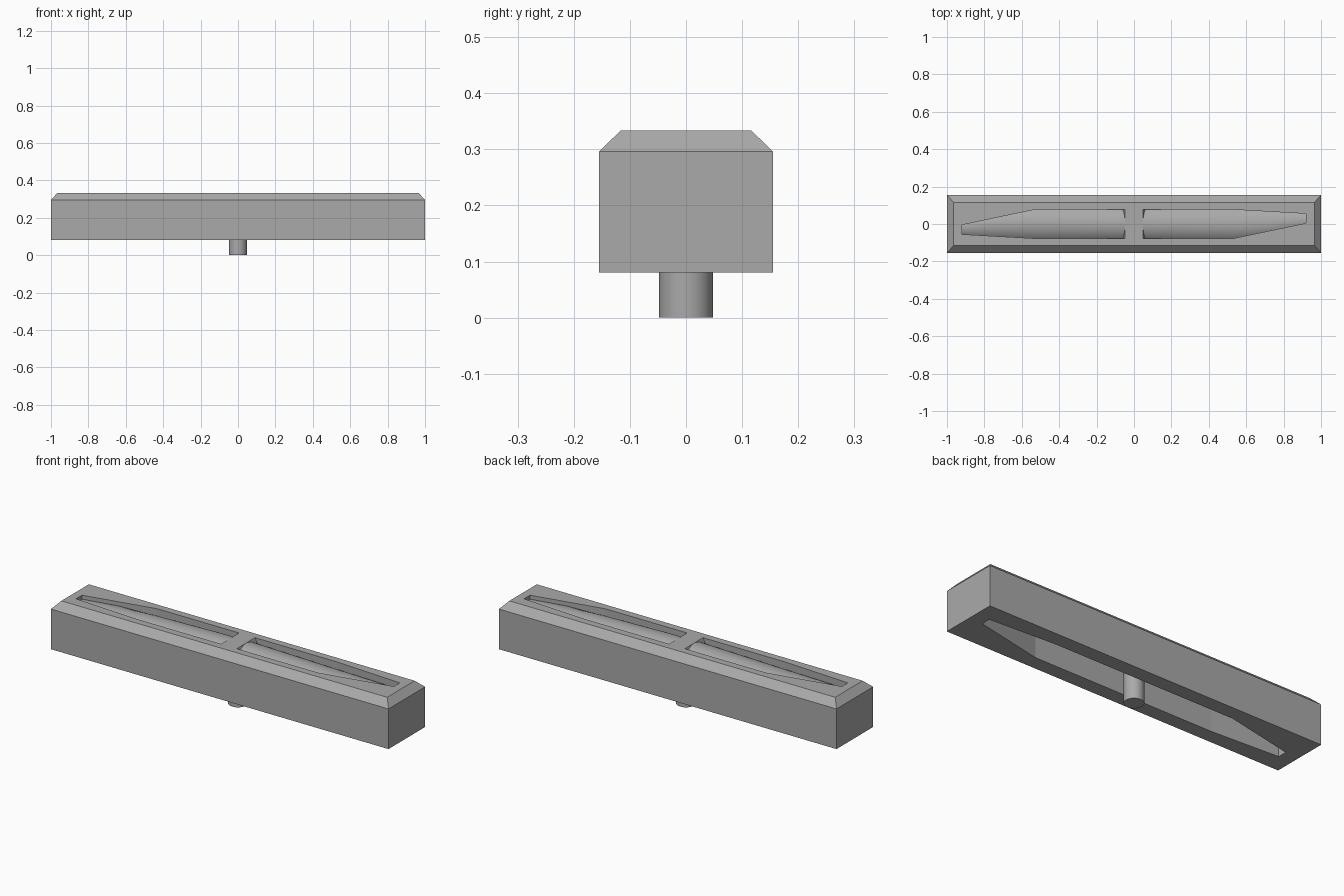
import bpy, bmesh, math

cube = bpy.data.objects.get("Cube")
if cube:
    bpy.data.objects.remove(cube, do_unlink=True)

TOP, BASE, SHOULDER, CEILING = 0.334, 0.081, 0.296, 0.235
HALF_SLOT, TAPER_X, TIP_X = 0.077, 0.53, 0.92

grey = bpy.data.materials.new("mid_grey")
grey.use_nodes = True
colour = (0.4, 0.4, 0.4, 1)
grey.diffuse_color = colour
grey.node_tree.nodes["Principled BSDF"].inputs["Base Color"].default_value = colour


def finish(name, bm, smooth=False):
    """Turn a bmesh into a named object with the grey material."""
    bmesh.ops.recalc_face_normals(bm, faces=bm.faces)
    mesh = bpy.data.meshes.new(name)
    bm.to_mesh(mesh)
    bm.free()
    obj = bpy.data.objects.new(name, mesh)
    bpy.context.collection.objects.link(obj)
    mesh.materials.append(grey)
    if smooth:
        bpy.ops.object.select_all(action="DESELECT")
        obj.select_set(True)
        bpy.context.view_layer.objects.active = obj
        bpy.ops.object.shade_smooth_by_angle(angle=math.radians(30))
    return obj


def loft(bm, rings):
    """Join equal closed rings of points and cap both ends."""
    rows = [[bm.verts.new(p) for p in ring] for ring in rings]
    n = len(rows[0])
    for a, b in zip(rows, rows[1:]):
        for i in range(n):
            j = (i + 1) % n
            bm.faces.new((a[i], a[j], b[j], b[i]))
    bm.faces.new(rows[0])
    bm.faces.new(rows[-1])


def rectangle(hx, hy, z):
    return [(-hx, -hy, z), (hx, -hy, z), (hx, hy, z), (-hx, hy, z)]


def slot_edges(x):
    """Lower and upper y of the slot; each end is the other turned half round."""
    t = max(0, (abs(x) - TAPER_X) / (TIP_X - TAPER_X))
    low = -HALF_SLOT + t * 0.082
    high = HALF_SLOT - t * 0.022
    return (low, high) if x >= 0 else (-high, -low)


# Bar with a bevelled top edge
bm = bmesh.new()
loft(bm, [rectangle(1, 0.155, BASE), rectangle(1, 0.155, SHOULDER),
          rectangle(0.965, 0.116, TOP)])
bar = finish("bar", bm)

# Slot cut right through the bar
corners = [-TIP_X, -TAPER_X, TAPER_X, TIP_X]
outline = [(x, slot_edges(x)[0]) for x in corners]
outline += [(x, slot_edges(x)[1]) for x in reversed(corners)]
bm = bmesh.new()
loft(bm, [[(x, y, z) for x, y in outline] for z in (0, TOP + 0.1)])
cutter = finish("slot_cutter", bm)
cutter.hide_render = True
cutter.hide_set(True)
cut = bar.modifiers.new("slot", "BOOLEAN")
cut.operation = "DIFFERENCE"
cut.solver = "EXACT"
cut.object = cutter

# Rounded core lying in the slot, sinking slightly towards the tips
RADIUS, STEPS = 0.115, 16
stations = [-TIP_X, -0.725, -TAPER_X, -0.05, 0.05, TAPER_X, 0.725, TIP_X]
rings = []
for x in stations:
    low, high = slot_edges(x)
    ridge = TOP - 0.001 - 0.02 * (abs(x) - 0.05) / (TIP_X - 0.05)
    ring = []
    for i in range(STEPS + 1):
        y = low + (high - low) * i / STEPS
        ring.append((x, y, ridge - RADIUS + math.sqrt(RADIUS ** 2 - y * y)))
    rings.append(ring + [(x, high, CEILING), (x, low, CEILING)])
bm = bmesh.new()
loft(bm, rings)
finish("rounded_core", bm, smooth=True)

# Sloped bridge across the middle of the slot
bm = bmesh.new()
loft(bm, [rectangle(0.064, HALF_SLOT, TOP - 0.04), rectangle(0.047, HALF_SLOT, TOP)])
finish("middle_bridge", bm)

# Round peg underneath
bm = bmesh.new()
loft(bm, [[(0.048 * math.cos(a), 0.048 * math.sin(a), z)
           for a in (math.tau * i / 40 for i in range(40))]
          for z in (0, CEILING + 0.02)])
finish("peg", bm, smooth=True)
